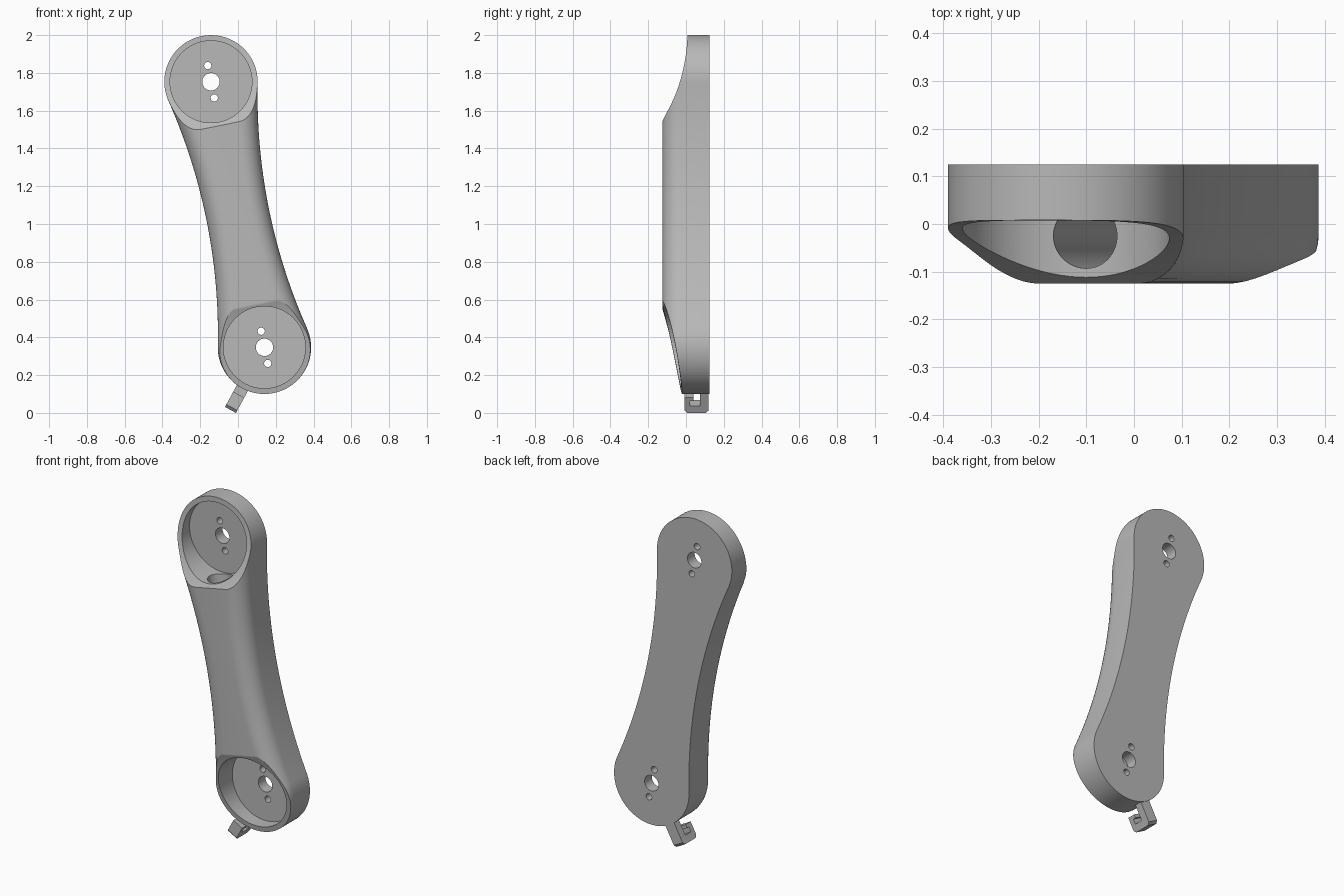
import bpy
import bmesh
from math import sin, cos, pi, atan2, sqrt, radians
from mathutils import Matrix, Vector
from mathutils.geometry import interpolate_bezier

old = bpy.data.objects.get("Cube")
if old:
    bpy.data.objects.remove(old)

HALF = 0.717      # half distance between the two hub centres
HUB = 0.247       # hub radius
WAIST = 0.168     # half width at the middle of the arm
BACK, FRONT = 0.125, -0.125
FILLET = 0.1
FLOOR = 0.057     # pocket floor depth

grey = bpy.data.materials.new("grey")
grey.use_nodes = True
colour = (0.48, 0.48, 0.48, 1)
grey.diffuse_color = colour
grey.node_tree.nodes["Principled BSDF"].inputs["Base Color"].default_value = colour


def solid(name, rings, matrix):
    """Loft closed rings of points and cap both ends."""
    bm = bmesh.new()
    loops = [[bm.verts.new(p) for p in ring] for ring in rings]
    n = len(loops[0])
    for a, b in zip(loops, loops[1:]):
        for i in range(n):
            j = (i + 1) % n
            bm.faces.new((a[i], a[j], b[j], b[i]))
    bm.faces.new(loops[0])
    bm.faces.new(loops[-1])
    bmesh.ops.recalc_face_normals(bm, faces=bm.faces)
    mesh = bpy.data.meshes.new(name)
    bm.to_mesh(mesh)
    bm.free()
    mesh.materials.append(grey)
    obj = bpy.data.objects.new(name, mesh)
    obj.matrix_world = matrix
    bpy.context.collection.objects.link(obj)
    return obj


def circle(radius, n=80):
    return [(radius * cos(2 * pi * i / n), radius * sin(2 * pi * i / n)) for i in range(n)]


def bore(v, radius, y0, y1):
    """Round cutter running front to back at height v on the arm axis."""
    return solid("cutter", [[(x, y, v + z) for x, z in circle(radius)] for y in (y0, y1)], ARM)


def outline(d):
    """Arm outline offset inward by d: two hubs joined by concave arcs."""
    big = ((WAIST ** 2 + HALF ** 2 - HUB ** 2) / (2 * (HUB - WAIST)))
    a = WAIST + big
    phi = atan2(HALF, a)
    pts = []
    for i in range(65):
        t = -phi + (pi + 2 * phi) * i / 64
        pts.append(((HUB - d) * cos(t), HALF + (HUB - d) * sin(t)))
    for i in range(1, 40):
        t = phi - 2 * phi * i / 40
        pts.append((-a + (big + d) * cos(t), (big + d) * sin(t)))
    return pts + [(-x, -z) for x, z in pts]


def subtract(obj, cutter):
    cutter.hide_render = True
    mod = obj.modifiers.new("cut", 'BOOLEAN')
    mod.operation = 'DIFFERENCE'
    mod.solver = 'EXACT'
    mod.object = cutter
    bpy.context.view_layer.objects.active = obj
    bpy.ops.object.modifier_apply(modifier=mod.name)
    bpy.data.objects.remove(cutter)


def smooth(obj):
    bpy.ops.object.select_all(action='DESELECT')
    obj.select_set(True)
    bpy.context.view_layer.objects.active = obj
    bpy.ops.object.shade_smooth_by_angle(angle=radians(25))


# Arm body with a rounded front edge
ARM = Matrix.Translation((-0.0015, 0, 1.05)) @ Matrix.Rotation(radians(-11.38), 4, 'Y')
levels = [(BACK, 0)]
for i in range(11):
    t = i / 10 * pi / 2
    levels.append((FRONT + FILLET * (1 - sin(t)), FILLET * (1 - cos(t))))
arm = solid("arm_body", [[(x, y, z) for x, z in outline(d)] for y, d in levels], ARM)

# Sloped scoops that thin the front towards each hub
scoops = (
    (1, [(0.475, -0.129), (0.59, -0.045), (0.74, 0.008), (0.97, 0.008)]),
    (-1, [(0.475, -0.129), (0.6, -0.08), (0.8, -0.045), (1.0, -0.015)]),
)
for side, ctrl in scoops:
    p = [Vector((v, y, 0)) for v, y in ctrl]
    curve = [(q.x, q.y) for q in interpolate_bezier(*p, 24)]
    curve += [(1.2, curve[-1][1]), (1.2, -0.3), (curve[0][0], -0.3)]
    subtract(arm, solid("cutter", [[(u, y, side * v) for v, y in curve] for u in (-0.5, 0.5)], ARM))

# Hub pockets, shaft holes and screw holes
for side in (1, -1):
    v = side * HALF
    subtract(arm, bore(v, 0.217, FLOOR, -0.3))
    for offset, radius in ((0, 0.046), (0.087, 0.019), (-0.087, 0.019)):
        subtract(arm, bore(v + offset, radius, 0.0, 0.2))

# Cable channel joining the pockets
subtract(arm, solid("cutter", [[(x, y - 0.025, v) for x, y in circle(0.068)]
                               for v in (-HALF, HALF)], ARM))
smooth(arm)

# Hooked tab under the lower hub, drawn as a profile in depth and radius
TAB = Matrix.Translation((0.14, 0, 0.347)) @ Matrix.Rotation(radians(28.5), 4, 'Y')
hook = [(0.12, 0.235), (0.12, 0.362), (0.105, 0.377), (0.007, 0.377), (-0.008, 0.362),
        (-0.008, 0.285), (0.04, 0.285), (0.04, 0.305), (0.022, 0.305),
        (0.022, 0.335), (0.075, 0.335), (0.075, 0.235)]
tab = solid("hook_tab", [[(x, y, -r) for y, r in hook] for x in (-0.033, 0.033)], TAB)
smooth(tab)
